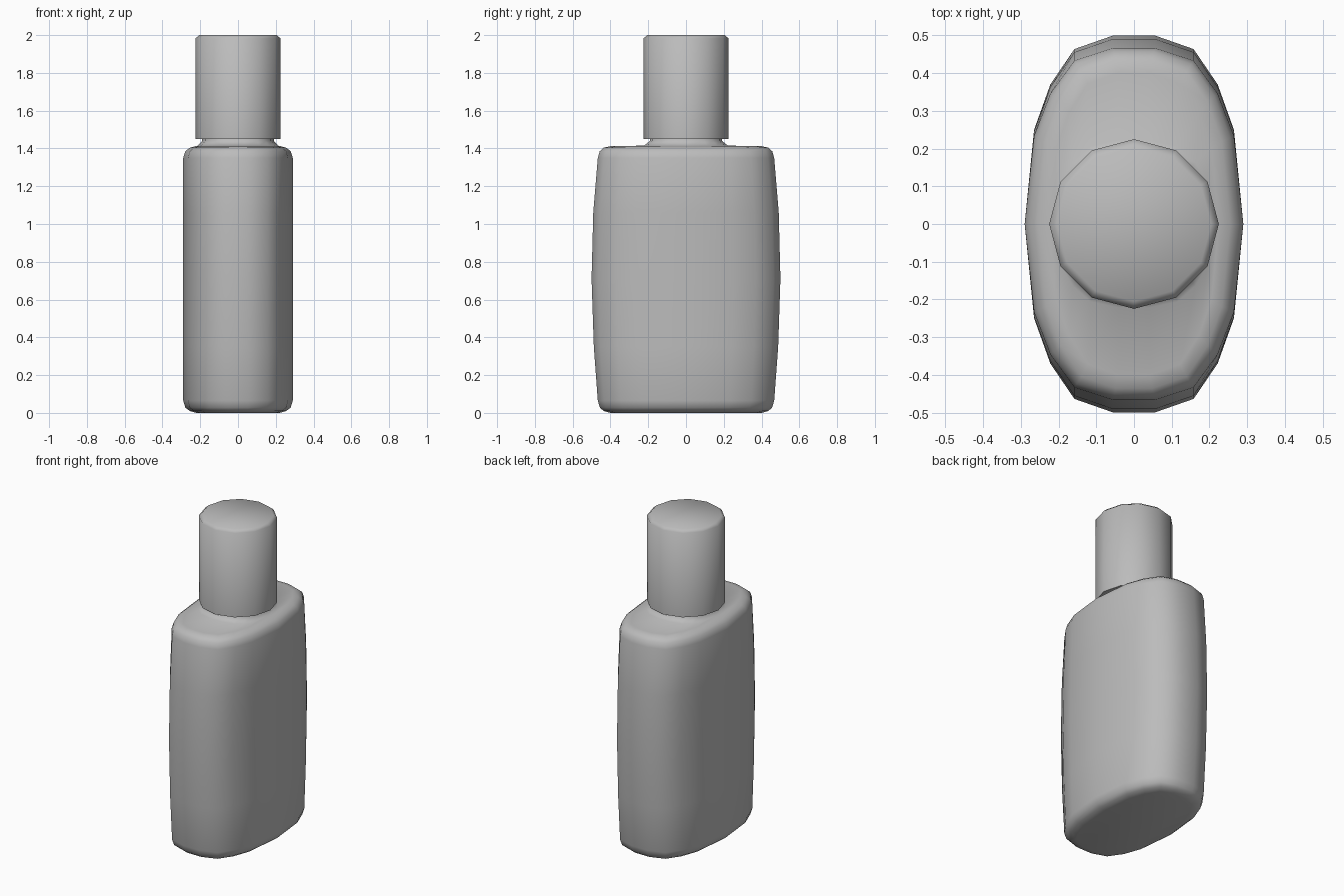
import bpy
import bmesh
from math import sin, cos, pi, radians

cube = bpy.data.objects.get("Cube")
if cube:
    bpy.data.objects.remove(cube, do_unlink=True)

# Single mid grey for the whole bottle
grey = bpy.data.materials.new("mid_grey")
grey.use_nodes = True
grey.diffuse_color = (0.5, 0.5, 0.5, 1)
grey.node_tree.nodes["Principled BSDF"].inputs["Base Color"].default_value = (0.5, 0.5, 0.5, 1)


def loft(name, outline, sections):
    """Skin a closed outline through (x scale, y scale, z) sections and cap both ends."""
    bm = bmesh.new()
    rings = [[bm.verts.new((x * sx, y * sy, z)) for x, y in outline] for sx, sy, z in sections]
    for low, high in zip(rings, rings[1:]):
        for i in range(len(outline)):
            j = (i + 1) % len(outline)
            bm.faces.new((low[i], low[j], high[j], high[i]))
    bm.faces.new(rings[0][::-1])
    bm.faces.new(rings[-1])
    bmesh.ops.recalc_face_normals(bm, faces=bm.faces)
    mesh = bpy.data.meshes.new(name)
    bm.to_mesh(mesh)
    bm.free()
    mesh.materials.append(grey)
    obj = bpy.data.objects.new(name, mesh)
    bpy.context.collection.objects.link(obj)
    bpy.ops.object.select_all(action='DESELECT')
    obj.select_set(True)
    bpy.context.view_layer.objects.active = obj
    bpy.ops.object.shade_smooth_by_angle(angle=radians(62))


# Bottle body: flattened oval, bulging at mid height, rounded rims, flowing into the neck
quarter = [(0.29, 0), (0.265, 0.25), (0.222, 0.37), (0.158, 0.464), (0.055, 0.5)]
half = quarter + [(-x, y) for x, y in quarter[::-1]]
oval = half + [(x, -y) for x, y in half[-2:0:-1]]
profile = [  # half width, half depth, height
    (0.22, 0.40, 0), (0.255, 0.436, 0.01), (0.279, 0.456, 0.028), (0.29, 0.467, 0.065),
    (0.29, 0.488, 0.35), (0.29, 0.5, 0.71), (0.29, 0.491, 1.06), (0.29, 0.467, 1.35),
    (0.279, 0.457, 1.385), (0.255, 0.436, 1.404), (0.225, 0.40, 1.412),
    (0.212, 0.222, 1.415), (0.19, 0.19, 1.44), (0.19, 0.19, 1.46)]
loft("bottle_body", oval, [(w / 0.29, d / 0.5, z) for w, d, z in profile])

# Twelve-sided cap with a bevelled top rim
circle = [(cos(i * pi / 6), sin(i * pi / 6)) for i in range(12)]
loft("cap", circle, [(r, r, z) for r, z in [(0.225, 1.45), (0.225, 1.983), (0.205, 2.0)]])
